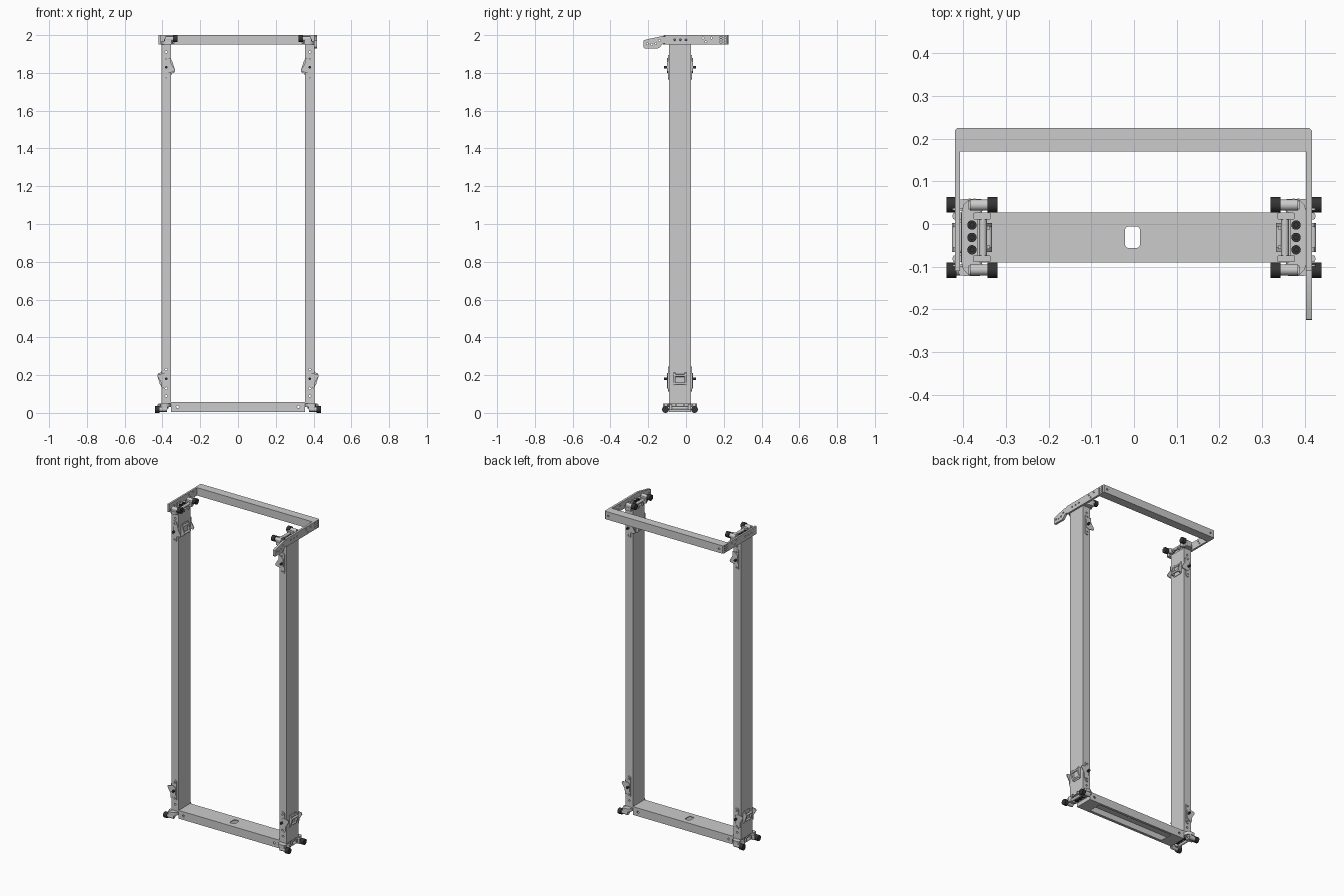
import bpy, bmesh, math
from mathutils import Vector

if "Cube" in bpy.data.objects:
    bpy.data.objects.remove(bpy.data.objects["Cube"])


def material(name, col):
    m = bpy.data.materials.new(name)
    m.diffuse_color = (*col, 1)
    m.use_nodes = True
    m.node_tree.nodes["Principled BSDF"].inputs["Base Color"].default_value = m.diffuse_color
    return m


BLACK = material("dark_rubber", (0.035, 0.035, 0.035))
GREEN = material("green_plastic", (0.0, 0.36, 0.12))
same = lambda p: p


def add_prism(bm, pts, axis, a, b, place=same):
    """Extrude a 2D outline along an axis from a to b."""
    def pos(p, h):
        q = {'x': (h, p[0], p[1]), 'y': (p[0], h, p[1]), 'z': (p[0], p[1], h)}[axis]
        return bm.verts.new(place(Vector(q)))
    lo = [pos(p, a) for p in pts]
    hi = [pos(p, b) for p in pts]
    n = len(pts)
    bm.faces.new(lo)
    bm.faces.new(hi[::-1])
    for i in range(n):
        bm.faces.new((lo[i], hi[i], hi[(i + 1) % n], lo[(i + 1) % n]))


def build(name, parts, mat=None, place=same, smooth=True):
    bm = bmesh.new()
    for p in parts:
        add_prism(bm, *p, place=place)
    bmesh.ops.recalc_face_normals(bm, faces=bm.faces)
    me = bpy.data.meshes.new(name)
    bm.to_mesh(me)
    bm.free()
    ob = bpy.data.objects.new(name, me)
    bpy.context.collection.objects.link(ob)
    if mat:
        me.materials.append(mat)
    if smooth:
        activate(ob)
        bpy.ops.object.shade_smooth_by_angle(angle=math.radians(35))
    return ob


def activate(ob):
    bpy.ops.object.select_all(action='DESELECT')
    ob.select_set(True)
    bpy.context.view_layer.objects.active = ob


def cut(ob, parts, place=same):
    cutter = build("cutter", parts, place=place, smooth=False)
    cutter.hide_render = True
    mod = ob.modifiers.new("holes", 'BOOLEAN')
    mod.operation, mod.solver, mod.object = 'DIFFERENCE', 'EXACT', cutter
    activate(ob)
    bpy.ops.object.modifier_apply(modifier=mod.name)
    bpy.data.objects.remove(cutter)


def rect(x0, x1, y0, y1):
    return [(x0, y0), (x1, y0), (x1, y1), (x0, y1)]


def circle(x, y, r, n=20):
    return [(x + r * math.cos(2 * math.pi * i / n), y + r * math.sin(2 * math.pi * i / n)) for i in range(n)]


def rounded(x0, x1, y0, y1, r, n=5):
    pts = []
    corners = [(x1 - r, y1 - r), (x0 + r, y1 - r), (x0 + r, y0 + r), (x1 - r, y0 + r)]
    for k, (cx, cy) in enumerate(corners):
        for i in range(n + 1):
            t = math.pi / 2 * (k + i / n)
            pts.append((cx + r * math.cos(t), cy + r * math.sin(t)))
    return pts


Y0, Y1, YC = -0.09, 0.027, -0.0315     # depth of posts and lower beam

# Lower beam: channel, open underneath, with a slot in the top
beam = build("lower_beam", [(rect(-0.355, 0.355, Y0, Y1), 'z', 0.006, 0.058)])
cut(beam, [(rect(-0.345, 0.345, Y0 + 0.005, Y1 - 0.005), 'z', 0.011, 0.053)])
cut(beam, [(rect(-0.27, 0.27, Y0 + 0.015, Y1 - 0.015), 'z', -0.01, 0.03)])
cut(beam, [(rounded(-0.021, 0.014, -0.056, -0.006, 0.008), 'z', 0.03, 0.08)])
cut(beam, [(circle(s * 0.32, 0.032, 0.007), 'y', -0.2, 0.2) for s in (-1, 1)])

# Upper rear beam and the two side plates
rear = build("upper_rear_beam", [(
    [(-0.42, 0.17), (0.417, 0.17), (0.417, 0.219), (0.411, 0.225), (-0.414, 0.225), (-0.42, 0.219)],
    'z', 1.95, 2.0)])
cut(rear, [(circle(s * 0.39, 1.975, 0.006), 'y', 0.2, 0.3) for s in (-1, 1)])
plate_holes = [(circle(y, z, 0.005, 12), 'x', -1, 1) for y, z in
               [(-0.06, 1.975), (-0.03, 1.975), (0.0, 1.975), (0.09, 1.985), (0.105, 1.965), (0.135, 1.985)]]
for side, xa, xb in (("left", -0.42, -0.408), ("right", 0.403, 0.417)):
    plate = build(side + "_side_plate", [(rect(-0.11, 0.172, 1.95, 2.0), 'x', xa, xb)])
    cut(plate, plate_holes)
cut(rear, [(circle(y, z, 0.006, 12), 'x', s * 0.40, s * 0.5) for s in (-1, 1)
           for y in (0.185, 0.208) for z in (1.962, 1.975, 1.988)])

# Green grip with its backing plate
grip = [(-0.105, 1.992), (-0.125, 1.995), (-0.205, 1.978), (-0.224, 1.972), (-0.225, 1.936),
        (-0.22, 1.93), (-0.15, 1.93), (-0.138, 1.936), (-0.122, 1.955), (-0.105, 1.958)]
grip_holes = [(circle(y, z, 0.005, 12), 'x', 0, 1) for y, z in
              [(-0.205, 1.955), (-0.182, 1.95), (-0.16, 1.955), (-0.14, 1.972)]]
back = build("grip_backing", [(grip, 'x', 0.403, 0.417)])
cut(back, grip_holes)
cover = build("grip_cover", [(grip[1:-1], 'x', 0.417, 0.43),
                             ([(-0.125, 1.99), (-0.2, 1.973), (-0.2, 1.937), (-0.15, 1.937), (-0.125, 1.96)],
                              'x', 0.425, 0.436)], GREEN)
cut(cover, grip_holes)


def fitting(label, place):
    """End fitting: u = wheel direction, v = depth, w = away from the post end."""
    outline = [(-0.024, 0.06), (-0.02, 0.076), (-0.008, 0.088), (0.005, 0.091), (0.028, 0.089),
               (0.032, 0.082), (0.03, 0.066), (0.014, 0.056)]
    outline = outline + [(u, -v) for u, v in reversed(outline)]
    parts = [(outline, 'z', 0, 0.02)]
    for s in (-1, 1):
        parts += [(circle(s * 0.076, 0.031, 0.013), 'x', -0.005, 0.036),
                  (rect(-0.008, 0.028, min(s * 0.066, s * 0.088), max(s * 0.066, s * 0.088)), 'z', 0.015, 0.033),
                  (rounded(0.002, 0.045, s * 0.05 - 0.008, s * 0.05 + 0.008, 0.005), 'z', 0.005, 0.036),
                  (rect(0.03, 0.042, s * 0.023 - 0.004, s * 0.023 + 0.004), 'z', 0.0, 0.015)]
    parts.append((circle(0.026, 0.024, 0.009), 'y', -0.044, 0.044))
    build(label + "_fitting", parts, None, place)
    build(label + "_wheels", [(circle(s * 0.077, 0.032, 0.018, 28), 'x', 0.036, 0.06)
                              for s in (-1, 1)], BLACK, place)
    bolts = build(label + "_bolts", [(circle(0, v, 0.011), 'z', 0.018, 0.027)
                                     for v in (-0.029, 0, 0.029)], BLACK, place)
    cut(bolts, [(circle(0, v, 0.005, 6), 'z', 0.022, 0.04) for v in (-0.029, 0, 0.029)], place)


def latch(label, place):
    """Latch on both post faces: u = flap direction, w = toward the post end."""
    half = (Y1 - Y0) / 2
    holes = [(circle(0, w, 0.006, 14), 'y', -0.2, 0.2) for w in (-0.05, 0.05)]
    strips, flaps, pins = [], [], []
    flap = [(-0.008, 0.03), (0.018, 0.05), (0.025, 0.048), (0.026, 0.02), (0.047, -0.014),
            (0.044, -0.024), (0.01, -0.03), (-0.008, -0.02)]
    for s in (-1, 1):
        lo, mid, hi = s * half, s * (half + 0.005), s * (half + 0.01)
        strips.append((rounded(-0.013, 0.013, -0.066, 0.066, 0.012), 'y', lo, mid))
        flaps.append((flap, 'y', mid, hi))
        pins.append((circle(0, 0, 0.007, 14), 'y', lo, s * (half + 0.026)))
    ob = build(label + "_strips", strips, None, place)
    cut(ob, holes, place)
    # small looped handle standing off the post side face
    for s in (-1, 1):
        flaps.append(([(0.022, 0.035), (0.03, 0.036), (0.047, -0.014), (0.042, -0.03), (0.022, -0.035)],
                      'y', s * 0.024, s * 0.034))
    flaps += [(circle(0.04, -0.018, 0.007, 14), 'y', -0.034, 0.034),
              (circle(0.029, 0.024, 0.006, 14), 'y', -0.034, 0.034),
              (rounded(-0.036, 0.036, -0.04, 0.04, 0.008), 'x', 0.022, 0.028)]
    build(label + "_flaps", flaps, None, place)
    build(label + "_pins", pins, BLACK, place)


# Posts with their fittings and latches at both ends
XC = 0.38
hole_z = [0.09, 0.13, 0.23]
for side, s in (("left", -1), ("right", 1)):
    xs = sorted((s * 0.355, s * 0.406))
    post = build(side + "_post", [(rect(xs[0], xs[1], Y0, Y1), 'z', 0.05, 1.95)])
    cut(post, [(circle(s * XC, z, 0.006, 14), 'y', -0.2, 0.2)
               for h in hole_z for z in (h, 2.0 - h)])
    for end, d in (("upper", 1), ("lower", -1)):
        zf = 1.95 if d > 0 else 0.05
        zl = 1.83 if d > 0 else 0.18
        at_end = lambda p, z=zf: Vector((s * (XC - d * p.x), YC + p.y, z + d * p.z))
        at_latch = lambda p, z=zl: Vector((s * (XC - d * p.x), YC + p.y, z + d * p.z))
        fitting(f"{side}_{end}", at_end)
        latch(f"{side}_{end}_latch", at_latch)
